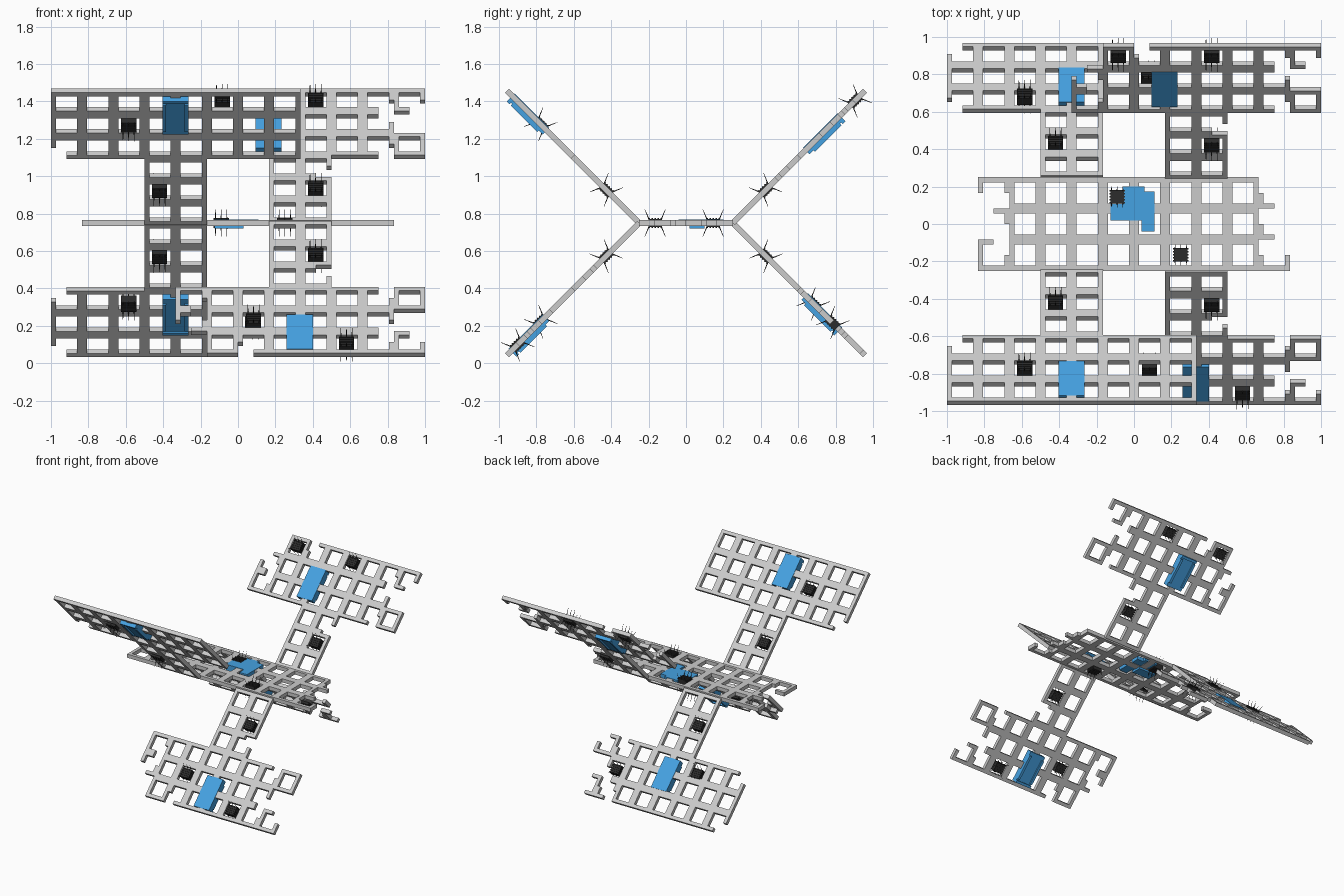
import bpy, bmesh
from math import sqrt
from mathutils import Matrix, Vector

if "Cube" in bpy.data.objects:
    bpy.data.objects.remove(bpy.data.objects["Cube"])

H = 1 / 12      # tile size (half a lattice pitch)
T = 0.027       # half width of a lattice bar
TH = 0.03       # lattice thickness
R = 1 / sqrt(2)


def material(name, col):
    m = bpy.data.materials.new(name)
    m.diffuse_color = (*col, 1)
    m.use_nodes = True
    m.node_tree.nodes["Principled BSDF"].inputs["Base Color"].default_value = m.diffuse_color
    return m


BLUE = material("blue", (0.06, 0.36, 0.76))
DARK = material("dark", (0.025, 0.025, 0.025))


def finish(bm, name, frame, mat=None):
    bm.transform(frame)
    bmesh.ops.recalc_face_normals(bm, faces=bm.faces[:])
    me = bpy.data.meshes.new(name)
    bm.to_mesh(me)
    bm.free()
    ob = bpy.data.objects.new(name, me)
    bpy.context.collection.objects.link(ob)
    if mat:
        me.materials.append(mat)


def add_box(bm, lo, hi):
    lo, hi = Vector(lo), Vector(hi)
    size = hi - lo
    bmesh.ops.create_cube(bm, size=1, matrix=Matrix.Translation((lo + hi) / 2)
                          @ Matrix.Diagonal((*size, 1)))


# lattice sheet: every tile is an L-shaped bar corner around a lattice node
def lattice(name, tiles, x0, y0, frame):
    bm = bmesh.new()

    def spans(k):
        a, b = k * H, (k + 1) * H
        return [(a, a + T, 1), (a + T, b, 0)] if k % 2 == 0 else [(a, b - T, 0), (b - T, b, 1)]

    for i, j in sorted(tiles):
        for xa, xb, p in spans(i):
            for ya, yb, q in spans(j):
                if p or q:
                    bm.faces.new([bm.verts.new((x0 + x, y0 + y, -TH / 2)) for x, y in
                                  ((xa, ya), (xb, ya), (xb, yb), (xa, yb))])
    bmesh.ops.remove_doubles(bm, verts=bm.verts[:], dist=1e-4)
    ext = bmesh.ops.extrude_face_region(bm, geom=bm.faces[:], use_keep_orig=True)
    bmesh.ops.translate(bm, vec=(0, 0, TH),
                        verts=[v for v in ext["geom"] if isinstance(v, bmesh.types.BMVert)])
    finish(bm, name, frame)


# dark equipment box with thin slanted needles on both faces
def sensor(name, x, s, frame):
    bm = bmesh.new()
    w = 0.036
    add_box(bm, (x - w, s - w, -0.022), (x + w, s + w, 0.022))
    for k in range(-2, 3):
        add_box(bm, (x - w - 0.005, s + k * 0.016 - 0.004, -0.026),
                (x + w + 0.005, s + k * 0.016 + 0.004, 0.026))
    for side in (-1, 1):
        for px in (-0.03, 0, 0.03):
            for n in (-1, 1):
                base = Vector((x + px, s + side * 0.033, n * 0.02))
                tip = Vector((x + px, s + side * 0.055, n * 0.072))
                d = tip - base
                rot = d.to_track_quat('Z', 'Y').to_matrix().to_4x4()
                bmesh.ops.create_cone(bm, cap_ends=True, segments=4, radius1=0.003,
                                      radius2=0.001, depth=d.length,
                                      matrix=Matrix.Translation((base + tip) / 2) @ rot)
    finish(bm, name, frame, DARK)


# blue battery pack with a raised rim below
def battery(name, x, s0, s1, frame):
    bm = bmesh.new()
    w = 0.07
    add_box(bm, (x - w, s0, -0.03), (x + w, s1, 0.018))
    for sx in (-1, 1):
        a, b = sorted((x + sx * w, x + sx * (w - 0.02)))
        add_box(bm, (a, s0 + 0.03, -0.042), (b, s1 - 0.03, -0.03))
    add_box(bm, (x - w, s1 - 0.02, -0.042), (x + w, s1, -0.03))
    finish(bm, name, frame, BLUE)


def tiles_from(rows):
    return {(i, j) for j, row in enumerate(rows) for a, b in row for i in range(a, b + 1)}


# central deck (rows listed from back to front)
deck = [[(0, 17)], [(2, 18)], [(1, 17)], [(2, 18)], [(0, 0), (2, 17)], [(0, 19)]]
mid = Matrix.Translation((0, 0, 0.75))
lattice("central_deck", tiles_from(deck[::-1]), -10 * H, -0.25, mid)
sensor("deck_sensor_a", 0.25, -0.165, mid)
sensor("deck_sensor_b", -0.09, 0.145, mid)
core = bmesh.new()
for lo, hi in (((-0.06, 0.02), (0.055, 0.2)), ((0.055, 0.02), (0.11, 0.175)),
               ((-0.125, 0.02), (-0.06, 0.108)), ((0.04, -0.04), (0.11, 0.02))):
    add_box(core, (*lo, -0.012), (*hi, 0.018))
add_box(core, (-0.125, 0.02, -0.03), (0.03, 0.1, -0.012))
finish(core, "deck_battery", mid, BLUE)

# wing panel patterns, rows listed from outer edge to inner edge
torn = [[(2, 3), (5, 15)], [(2, 12), (14, 14)], [(1, 12)], [(0, 0), (2, 13)],
        [(0, 0), (2, 15)], [(0, 12), (14, 15)]]
whole = [[(0, 15)]] * 5 + [[(1, 15)]]
chipped = [[(1, 11), (13, 14)], [(0, 12), (14, 14)], [(0, 12)], [(0, 13)],
           [(0, 15)], [(1, 12), (14, 14)]]

# name, y side, z side, first column x, pattern, neck gaps, battery, sensors
WINGS = [
    ("front_upper", -1, 1, -1, whole, (), (-0.335, 0.70, 0.96), ((-0.585, 0.745), (-0.42, 0.25))),
    ("back_upper", 1, 1, -1 / 3, torn, ((9, 4),), (0.163, 0.55, 0.81),
     ((0.415, 0.925), (-0.085, 0.925), (0.415, 0.25))),
    ("front_lower", -1, -1, -1 / 3, torn, ((9, 4),), (0.33, 0.71, 0.97),
     ((0.083, 0.745), (0.58, 0.92), (0.415, 0.25))),
    ("back_lower", 1, -1, -1, chipped, (), (-0.335, 0.55, 0.81),
     ((-0.585, 0.61), (0.078, 0.755), (-0.42, 0.25))),
]
for name, sy, sz, x0, rows, gaps, bat, sens in WINGS:
    # local axes: x across, y outward along the wing, z up off the wing
    frame = Matrix(((1, 0, 0, 0),
                    (0, sy * R, -sz * sy * R, sy * 0.25),
                    (0, sz * R, R, 0.75),
                    (0, 0, 0, 1)))
    neck = {(i, j) for i in range(6, 10) for j in range(6)} - set(gaps)
    panel = {(i, j + 6) for i, j in tiles_from(rows[::-1])}
    lattice(name + "_wing", neck | panel, x0, 0, frame)
    battery(name + "_battery", *bat, frame)
    for k, (x, s) in enumerate(sens):
        sensor(f"{name}_sensor_{k + 1}", x, s, frame)
